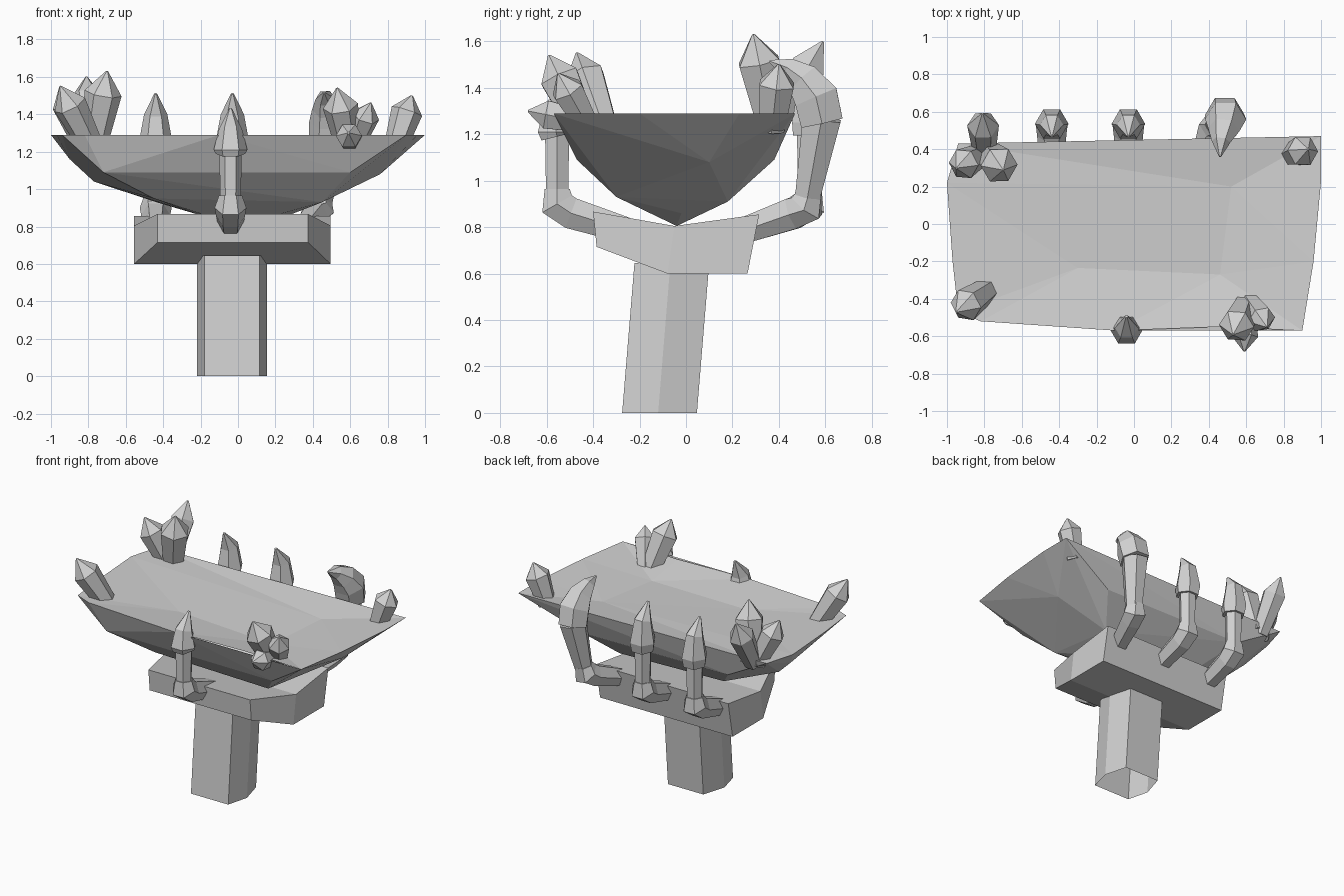
import bpy, bmesh, math
from mathutils import Vector

if "Cube" in bpy.data.objects:
    bpy.data.objects.remove(bpy.data.objects["Cube"])

stone = bpy.data.materials.new("pale_grey_stone")
stone.diffuse_color = (0.64, 0.64, 0.64, 1)
stone.use_nodes = True
stone.node_tree.nodes["Principled BSDF"].inputs["Base Color"].default_value = stone.diffuse_color


def finish(bm, name):
    bmesh.ops.recalc_face_normals(bm, faces=bm.faces)
    me = bpy.data.meshes.new(name)
    bm.to_mesh(me)
    bm.free()
    me.materials.append(stone)
    ob = bpy.data.objects.new(name, me)
    bpy.context.collection.objects.link(ob)
    return ob


def skin(bm, rings, start_cap=True):
    """Bridge equal-length rings of points and cap the ends."""
    rows = [[bm.verts.new(p) for p in ring] for ring in rings]
    n = len(rows[0])
    for a, b in zip(rows, rows[1:]):
        for i in range(n):
            j = (i + 1) % n
            bm.faces.new((a[i], a[j], b[j], b[i]))
    if start_cap:
        bm.faces.new(rows[0])
    bm.faces.new(rows[-1])


def tube(bm, path, sides=6):
    """Faceted limb; path holds (x, y, z, radius)."""
    pts = [Vector(p[:3]) for p in path]
    rings = []
    for i, p in enumerate(pts):
        t = (pts[min(i + 1, len(pts) - 1)] - pts[max(i - 1, 0)]).normalized()
        u = (Vector((1, 0, 0)) - t * t.x).normalized()
        v = t.cross(u)
        r = path[i][3]
        rings.append([p + (u * math.cos(a) + v * math.sin(a)) * r
                      for a in (math.tau * k / sides for k in range(sides))])
    skin(bm, rings)


# Wrist: six-sided post leaning slightly back, open underneath
wrist = [(-0.18, -0.275), (0.115, -0.275), (0.155, -0.12),
         (0.11, 0.047), (-0.17, 0.047), (-0.22, -0.12)]
bm = bmesh.new()
skin(bm, [[(x, y, 0.0) for x, y in wrist],
          [(x, y + 0.053, 0.645) for x, y in wrist]], start_cap=False)
finish(bm, "wrist")

# Palm: wide block with a bevelled front
bm = bmesh.new()
skin(bm, [[(x0, y0, z0), (x1, y0, z0), (x1, y1, z1), (x0, y1, z1)]
          for x0, x1, y0, z0, y1, z1 in (
              (-0.43, 0.375, -0.385, 0.715, -0.40, 0.867),
              (-0.555, 0.495, -0.08, 0.60, -0.05, 0.805),
              (-0.555, 0.495, 0.265, 0.60, 0.315, 0.855))])
finish(bm, "palm")

# Stone basin: faceted hull under a shallow dished top
rim = [(-1.0, 0.22), (-0.94, 0.43), (1.0, 0.47), (1.0, 0.23), (0.96, -0.2),
       (0.9, -0.57), (0.45, -0.55), (-0.1, -0.57), (-0.82, -0.52),
       (-0.94, -0.47), (-0.97, -0.2)]
belly = [(0.76, 0.10, 1.08), (-0.77, 0.05, 1.04), (0.45, -0.30, 0.93),
         (-0.45, -0.30, 0.95), (0.0, -0.04, 0.805), (0.27, -0.02, 0.86),
         (-0.2, -0.04, 0.86), (0.4, 0.18, 0.91), (-0.42, 0.17, 0.925),
         (0.55, 0.38, 1.09), (-0.6, 0.38, 1.10), (-0.72, -0.46, 1.09),
         (0.6, -0.47, 1.09), (-0.9, 0.1, 1.16)]
bm = bmesh.new()
for p in [(x, y, 1.29) for x, y in rim] + belly:
    bm.verts.new(p)
bmesh.ops.convex_hull(bm, input=bm.verts)
bm.normal_update()
bmesh.ops.delete(bm, geom=[f for f in bm.faces if f.normal.z > 0.95], context='FACES_ONLY')
top = {(round(v.co.x, 2), round(v.co.y, 2)): v for v in bm.verts if v.co.z > 1.28}
r = [top[p] for p in rim]
a, b, c = (bm.verts.new(p) for p in ((-0.3, -0.235, 1.255), (0.46, -0.27, 1.24), (0.52, 0.2, 1.255)))
for f in ((r[10], r[9], a), (r[9], r[8], a), (r[8], r[7], a), (a, r[7], b),
          (r[7], r[6], b), (r[6], r[5], b), (r[5], r[4], b), (r[4], r[3], c),
          (r[4], c, b), (r[3], r[2], c), (r[2], r[1], c), (r[1], r[0], c),
          (r[0], a, c), (r[0], r[10], a), (a, b, c)):
    bm.faces.new(f)
bmesh.ops.dissolve_limit(bm, angle_limit=0.02, verts=bm.verts, edges=bm.edges)
finish(bm, "stone_basin")


# Fingers: root with knuckle, shaft, and pointed claw
def finger(name, x, y, side, tip):
    lift = tip - 1.51
    bm = bmesh.new()
    tube(bm, [(x, side * 0.22, 0.775, 0.062), (x, y - side * 0.06, 0.86, 0.078),
              (x, y, 0.90, 0.085), (x, y, 0.965, 0.062)])
    tube(bm, [(x, y, 0.93, 0.055), (x, y, 1.21, 0.06)])
    tube(bm, [(x, y, 1.19, 0.08), (x, y + side * 0.005, 1.25 + lift / 2, 0.09),
              (x, y, 1.40 + lift, 0.062), (x, y - side * 0.06, tip, 0.008)])
    finish(bm, name)


finger("back_finger_left", -0.44, 0.53, 1, 1.51)
finger("back_finger_middle", -0.03, 0.53, 1, 1.51)
finger("front_thumb", -0.04, -0.555, -1, 1.43)

# Large hooked finger
bm = bmesh.new()
tube(bm, [(0.34, 0.22, 0.775, 0.062), (0.41, 0.46, 0.86, 0.078),
          (0.43, 0.52, 0.89, 0.085), (0.44, 0.53, 0.95, 0.062)])
tube(bm, [(0.44, 0.52, 0.91, 0.06), (0.485, 0.585, 1.27, 0.095)])
tube(bm, [(0.485, 0.585, 1.25, 0.105), (0.49, 0.56, 1.36, 0.11),
          (0.48, 0.505, 1.435, 0.085), (0.465, 0.44, 1.485, 0.05),
          (0.46, 0.36, 1.515, 0.006)])
finish(bm, "back_finger_hooked")


# Crystals: flared six-sided shafts with faceted points
def crystals(name, shards):
    bm = bmesh.new()
    for base, tip, rad in shards:
        p, q = Vector(base), Vector(tip)
        m = p.lerp(q, 0.7)
        tube(bm, [(*p, rad * 0.72), (*m, rad), (*q, 0.006)])
    finish(bm, name)


crystals("crystals_back_left", [
    ((-0.80, 0.38, 1.24), (-0.81, 0.59, 1.60), 0.085),
    ((-0.82, 0.37, 1.24), (-0.95, 0.30, 1.55), 0.085),
    ((-0.77, 0.37, 1.24), (-0.70, 0.29, 1.63), 0.10)])
crystals("crystal_back_right", [((0.84, 0.37, 1.22), (0.93, 0.40, 1.50), 0.085)])
crystals("crystal_front_left", [((-0.78, -0.35, 1.22), (-0.95, -0.47, 1.55), 0.09)])
crystals("crystals_front_right", [
    ((0.59, -0.44, 1.22), (0.53, -0.59, 1.54), 0.095),
    ((0.62, -0.42, 1.23), (0.71, -0.55, 1.46), 0.075),
    ((0.60, -0.42, 1.25), (0.59, -0.68, 1.30), 0.07)])
